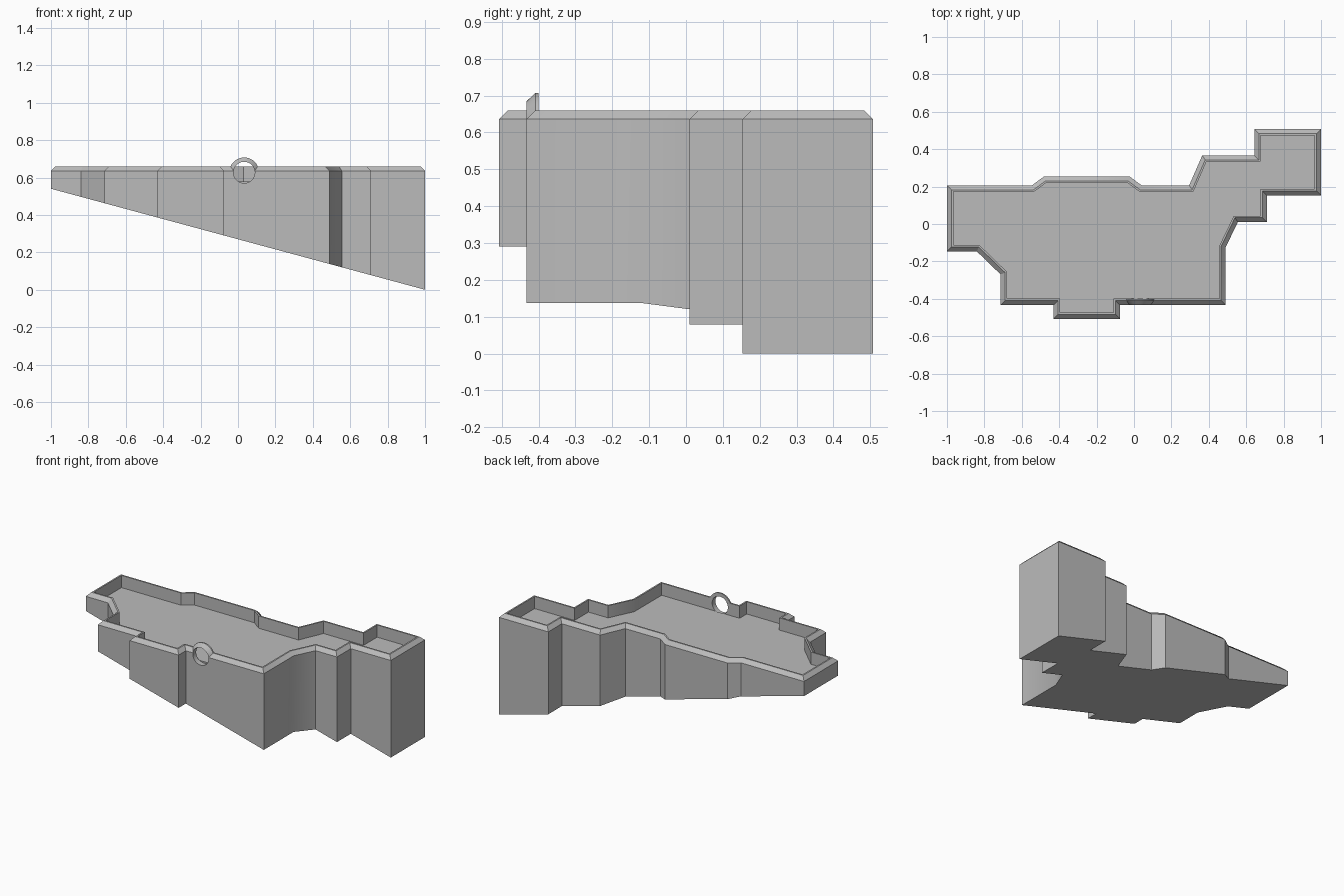
import bpy, bmesh, math
from mathutils import Vector

default = bpy.data.objects.get("Cube")
if default:
    bpy.data.objects.remove(default, do_unlink=True)

grey = bpy.data.materials.new("stone_grey")
grey.use_nodes = True
colour = (0.5, 0.5, 0.5, 1)
grey.diffuse_color = colour
grey.node_tree.nodes["Principled BSDF"].inputs["Base Color"].default_value = colour

# Plan of the outer wall, clockwise from the back right corner
PLAN = [(-1, .207), (-.545, .207), (-.48, .255), (-.025, .255), (.04, .207), (.295, .207),
        (.365, .367), (.643, .367), (.643, .507), (1, .507), (1, .153), (.71, .153),
        (.71, .01), (.555, .01), (.49, -.125), (.49, -.433), (-.075, -.433),
        (-.075, -.507), (-.43, -.507), (-.43, -.433), (-.713, -.433), (-.713, -.27),
        (-.84, -.147), (-1, -.147)]
RIM, CHAMFER, WALL = .66, .024, .034
FLOOR = .58
FRONT = -.433


def inset(points, d):
    """Move every edge of a clockwise plan inward by d, with mitred corners."""
    pts = [Vector(p) for p in points]
    out = []
    for i, p in enumerate(pts):
        a = (p - pts[i - 1]).normalized()
        b = (pts[(i + 1) % len(pts)] - p).normalized()
        na, nb = Vector((a.y, -a.x)), Vector((b.y, -b.x))
        out.append(p + (na + nb) * d / (1 + na.dot(nb)))
    return out


def loft(name, rings, cap=True, closed=False):
    """Skin a list of equal point rings, capping the ends or joining them."""
    bm = bmesh.new()
    loops = [[bm.verts.new(p) for p in ring] for ring in rings]
    pairs = list(zip(loops, loops[1:]))
    if closed:
        pairs.append((loops[-1], loops[0]))
    n = len(loops[0])
    for lo, hi in pairs:
        for i in range(n):
            j = (i + 1) % n
            bm.faces.new((lo[i], lo[j], hi[j], hi[i]))
    if cap:
        bm.faces.new(loops[0])
        bm.faces.new(loops[-1])
    bmesh.ops.recalc_face_normals(bm, faces=bm.faces[:])
    mesh = bpy.data.meshes.new(name)
    bm.to_mesh(mesh)
    bm.free()
    mesh.materials.append(grey)
    obj = bpy.data.objects.new(name, mesh)
    bpy.context.collection.objects.link(obj)
    return obj


def activate(obj):
    bpy.ops.object.select_all(action='DESELECT')
    obj.select_set(True)
    bpy.context.view_layer.objects.active = obj


def circle(r, y, n=40):
    """Upright circle around the porthole axis."""
    return [(.033 + r * math.cos(math.tau * i / n), y,
             .627 + r * math.sin(math.tau * i / n)) for i in range(n)]


def level(d, z):
    return [(p.x, p.y, z) for p in inset(PLAN, d)]


# Tray: sloping underside, straight walls, chamfered rim and sunken floor
underside = [(x, y, .27 * (1 - x)) for x, y in PLAN]
tray = loft("walled_tray", [underside, level(0, RIM - CHAMFER), level(CHAMFER, RIM),
                            level(WALL, RIM), level(WALL, FLOOR)])

# Round opening through the front wall
HOLE = .057
cutter = loft("hole_cutter", [circle(HOLE, FRONT - .05), circle(HOLE, FRONT + WALL + .001)])
cutter.hide_render = True
cut = tray.modifiers.new("opening", 'BOOLEAN')
cut.operation = 'DIFFERENCE'
cut.solver = 'EXACT'
cut.object = cutter
activate(tray)
bpy.ops.object.modifier_apply(modifier=cut.name)
bpy.data.objects.remove(cutter, do_unlink=True)

# Chamfered ring arching over the rim around the opening
back = FRONT + WALL - .001
ring = loft("opening_ring", [circle(HOLE, FRONT), circle(.08, FRONT + CHAMFER),
                             circle(.08, back), circle(HOLE, back)],
            cap=False, closed=True)

for part in (tray, ring):
    activate(part)
    bpy.ops.object.shade_smooth_by_angle(angle=math.radians(30))
